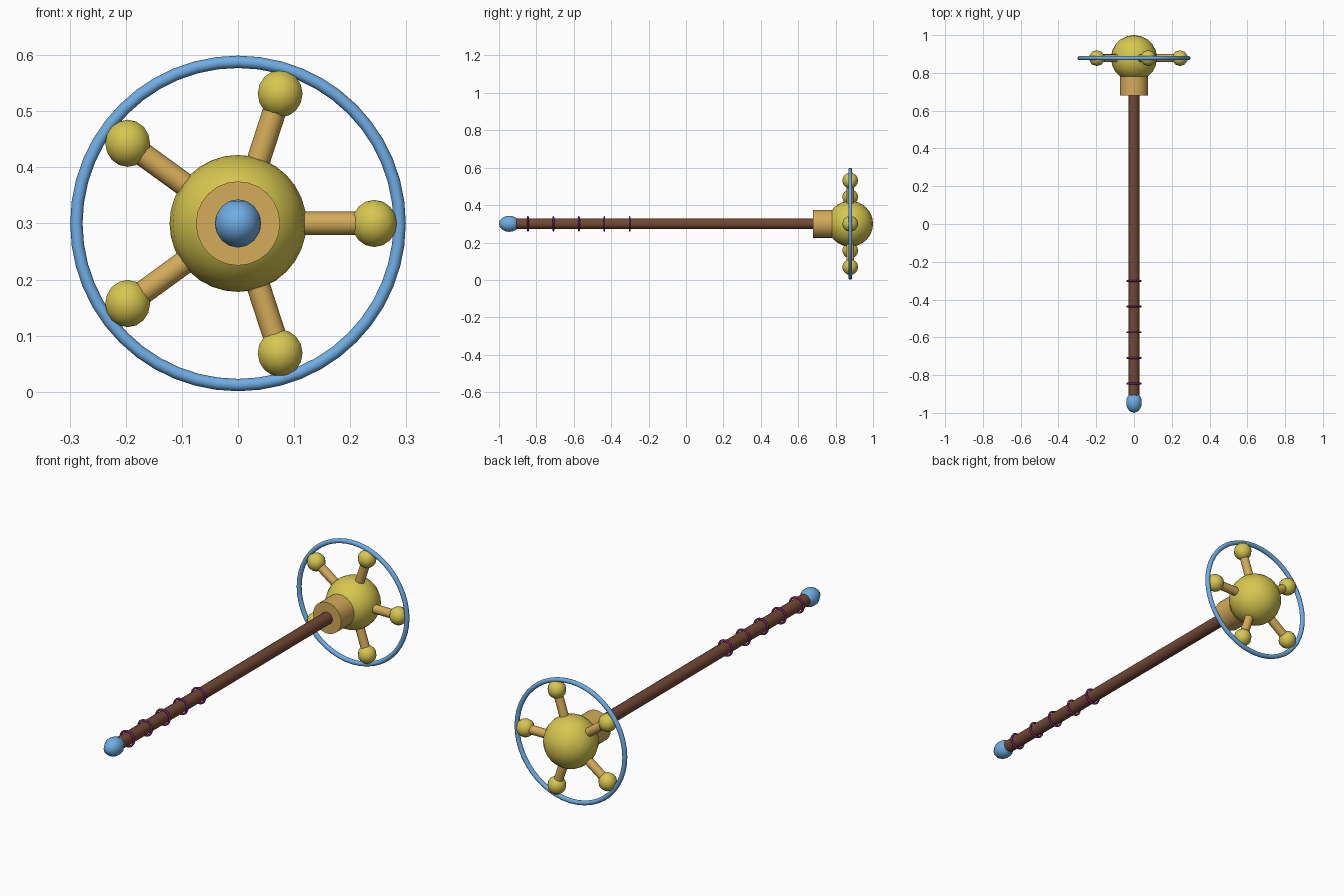
import bpy
from math import pi, cos, sin, radians

if "Cube" in bpy.data.objects:
    bpy.data.objects.remove(bpy.data.objects["Cube"])

CZ = 0.30      # height of the staff axis
HEAD_Y = 0.878  # centre of the head
ALONG_Y = (pi / 2, 0, 0)


def material(name, rgb):
    m = bpy.data.materials.new(name)
    m.diffuse_color = (*rgb, 1)
    m.use_nodes = True
    m.node_tree.nodes["Principled BSDF"].inputs["Base Color"].default_value = m.diffuse_color
    return m


GOLD = material("gold", (0.68, 0.57, 0.08))
BRASS = material("brass", (0.66, 0.41, 0.10))
BLUE = material("blue", (0.16, 0.42, 0.78))
WOOD = material("wood", (0.17, 0.065, 0.035))
PURPLE = material("purple", (0.22, 0.02, 0.16))


def finish(name, mat, angle=40):
    ob = bpy.context.object
    ob.name = name
    ob.data.materials.append(mat)
    bpy.ops.object.shade_smooth_by_angle(angle=radians(angle))
    return ob


def rod(name, mat, radius, length, loc, rot, sides):
    bpy.ops.mesh.primitive_cylinder_add(vertices=sides, radius=radius, depth=length,
                                        location=loc, rotation=rot)
    return finish(name, mat)


def ball(name, mat, radius, loc, segs, rings, rot=(0, 0, 0), scale=(1, 1, 1)):
    bpy.ops.mesh.primitive_uv_sphere_add(segments=segs, ring_count=rings, radius=radius,
                                         location=loc, rotation=rot)
    ob = finish(name, mat)
    ob.scale = scale
    return ob


def hoop(name, mat, major, minor, y, segs, sides):
    bpy.ops.mesh.primitive_torus_add(major_radius=major, minor_radius=minor,
                                     major_segments=segs, minor_segments=sides,
                                     location=(0, y, CZ), rotation=ALONG_Y)
    return finish(name, mat, 60)


# shaft, end cap and collar
rod("shaft", WOOD, 0.029, 1.62, (0, -0.10, CZ), ALONG_Y, 16)
ball("end_cap", BLUE, 0.043, (0, -0.945, CZ), 10, 8, scale=(1, 1.28, 1))
rod("collar", BRASS, 0.075, 0.10, (0, 0.73, CZ), ALONG_Y, 24)

# grip bands
for i in range(5):
    hoop(f"grip_band_{i + 1}", PURPLE, 0.036, 0.005, -0.845 + i * 0.136, 24, 8)

# head with outer ring
ball("head", GOLD, 0.122, (0, HEAD_Y, CZ), 20, 16)
hoop("outer_ring", BLUE, 0.288, 0.011, HEAD_Y, 48, 10)

# spokes tipped with small knobs
for i in range(5):
    a = i * 2 * pi / 5
    at = lambda r: (r * cos(a), HEAD_Y, CZ + r * sin(a))
    rod(f"spoke_{i + 1}", BRASS, 0.021, 0.16, at(0.16), (0, pi / 2 - a, 0), 12)
    ball(f"knob_{i + 1}", GOLD, 0.042, at(0.243), 10, 8)
